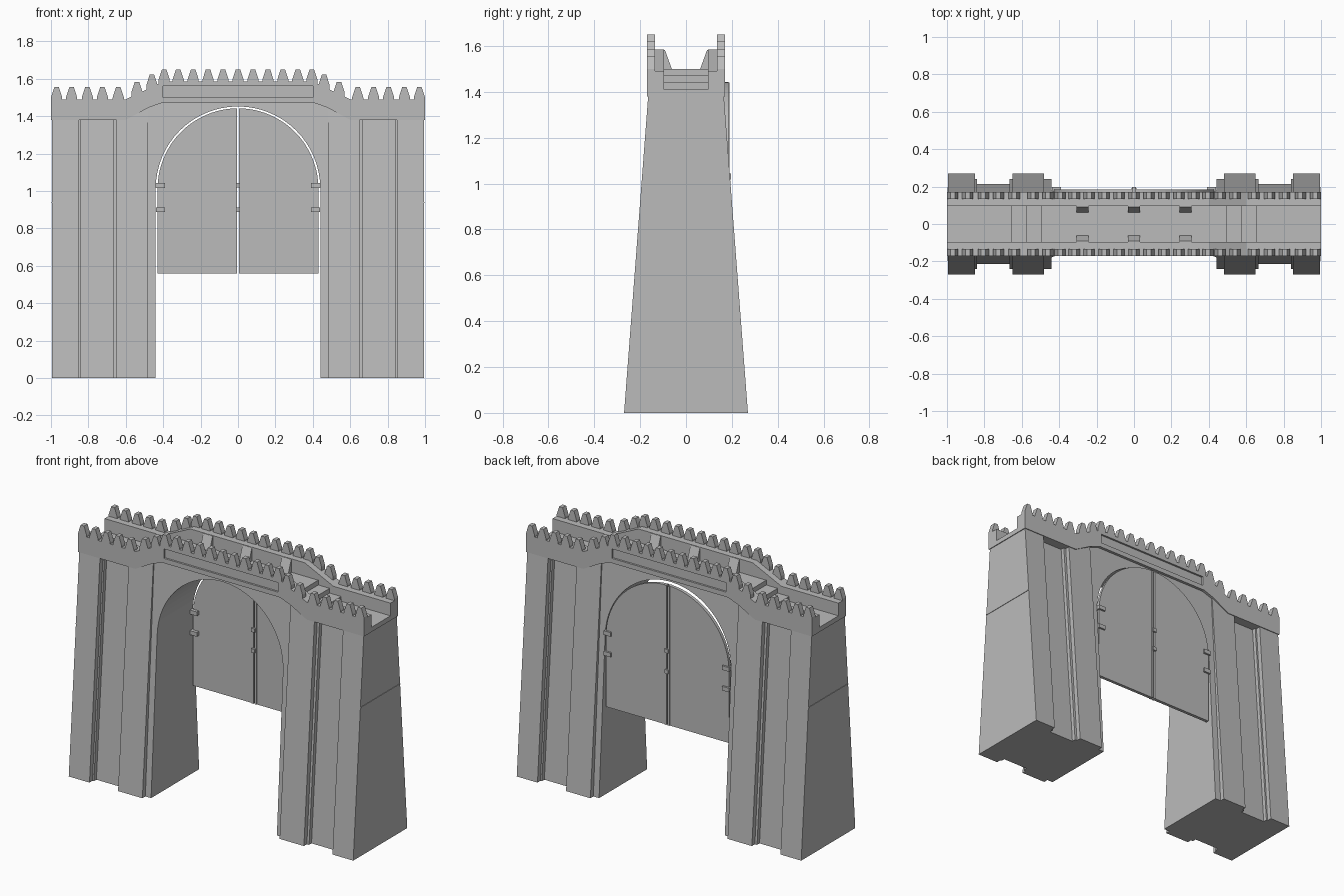
import bpy, bmesh, math

if "Cube" in bpy.data.objects:
    bpy.data.objects.remove(bpy.data.objects["Cube"])

stone = bpy.data.materials.new("grey_stone")
stone.diffuse_color = (0.5, 0.5, 0.5, 1)
stone.use_nodes = True
stone.node_tree.nodes["Principled BSDF"].inputs["Base Color"].default_value = stone.diffuse_color


def finish(name, bm):
    bmesh.ops.recalc_face_normals(bm, faces=bm.faces)
    me = bpy.data.meshes.new(name)
    bm.to_mesh(me)
    bm.free()
    me.materials.append(stone)
    ob = bpy.data.objects.new(name, me)
    bpy.context.collection.objects.link(ob)
    return ob


def loft(bm, a, b):
    """Closed solid between two matching loops of points."""
    va = [bm.verts.new(p) for p in a]
    vb = [bm.verts.new(p) for p in b]
    bm.faces.new(va)
    bm.faces.new(vb[::-1])
    n = len(a)
    for i in range(n):
        j = (i + 1) % n
        bm.faces.new((va[i], vb[i], vb[j], va[j]))


def prism(bm, profile, y0, y1):
    """Extrude an x-z profile between two depths."""
    loft(bm, [(x, y0, z) for x, z in profile], [(x, y1, z) for x, z in profile])


def box(bm, x0, x1, y0, y1, z0, z1):
    prism(bm, [(x0, z0), (x1, z0), (x1, z1), (x0, z1)], y0, y1)


def mirrored(half):
    """Continue a right-half outline onto the left."""
    return half + [(-x, z) for x, z in reversed(half)]


def arc(r, cz, a0, a1, n):
    return [(r * math.cos(a0 + (a1 - a0) * i / n),
             cz + r * math.sin(a0 + (a1 - a0) * i / n)) for i in range(n + 1)]


# Battered towers with stepped grooves on both faces
half = [(.995, .27), (.85, .27), (.85, .24), (.84, .24), (.84, .215),
        (.665, .215), (.665, .24), (.65, .24), (.65, .27), (.48, .27)]
outline = half + [(x, -y) for x, y in reversed(half)]
for side, label in ((-1, "left"), (1, "right")):
    bm = bmesh.new()
    low, high = [], []
    for x, y in outline:
        z = 1.46 if x < .5 else 1.40
        low.append((side * x, y, 0))
        high.append((side * x, y - math.copysign(.105 * z / 1.38, y), z))
    loft(bm, low, high)
    finish(label + "_tower", bm)
    # Thin seam on the outer end
    bm = bmesh.new()
    box(bm, side * .99, side * .998, -.198, .198, .936, .942)
    finish(label + "_end_seam", bm)

# Arch block, its faces leaning in with height
profile = ([(.48, 0), (.48, 1.445), (.41, 1.475), (-.41, 1.475), (-.48, 1.445),
            (-.48, 0), (-.44, 0)] + arc(.44, 1.012, math.pi, 0, 32) + [(.44, 0)])
bm = bmesh.new()
loft(bm, [(x, -.24 + .06 * z, z) for x, z in profile],
     [(x, .24 - .06 * z, z) for x, z in profile])
finish("arch_block", bm)

# Walkway core with steps at both ends
under = [(.41, 1.47), (.48, 1.445), (.6, 1.38), (1, 1.38)]
steps = [(1, 1.41), (.655, 1.41), (.655, 1.44), (.575, 1.44),
         (.575, 1.47), (.495, 1.47), (.495, 1.5)]
bm = bmesh.new()
prism(bm, mirrored(under + steps), -.095, .095)
finish("walkway", bm)

# Parapet walls with a sunken long panel
wall = mirrored(under + [(1, 1.49), (.6, 1.49), (.4, 1.585)])
for s, label in ((-1, "front"), (1, "back")):
    bm = bmesh.new()
    prism(bm, wall, s * .095, s * .17)
    ob = finish(label + "_parapet", bm)
    bm = bmesh.new()
    box(bm, -.4, .4, s * .158, s * .2, 1.5, 1.56)
    cutter = finish(label + "_panel_cutter", bm)
    cutter.hide_render = True
    cutter.hide_viewport = True
    mod = ob.modifiers.new("panel", 'BOOLEAN')
    mod.operation = 'DIFFERENCE'
    mod.solver = 'EXACT'
    mod.object = cutter

    # Pointed merlons following the wall top
    bm = bmesh.new()
    right = [.08, .16, .24, .32, .395, .46, .54, .64, .725, .805, .89, .97]
    for x in [0] + right + [-v for v in right]:
        t = min(max((.6 - abs(x)) / .2, 0), 1)
        z = 1.49 + .095 * t
        prism(bm, [(x - .03, z - .02), (x + .03, z - .02), (x + .03, z + .01),
                   (x + .012, z + .065), (x - .012, z + .065), (x - .03, z + .01)],
              s * .135, s * .17)
    finish(label + "_merlons", bm)

    # Wedge supports on the walkway
    bm = bmesh.new()
    for x in (-.275, 0, .275):
        sec = [(s * .06, 1.495), (s * .1, 1.495), (s * .1, 1.583), (s * .092, 1.583)]
        loft(bm, [(x - .033, y, z) for y, z in sec], [(x + .033, y, z) for y, z in sec])
    finish(label + "_wedges", bm)

# Door leaves, stiles, hinges and handles near the back face
for s, label in ((-1, "left"), (1, "right")):
    bm = bmesh.new()
    leaf = [(.006, .56), (.43, .56)] + arc(.43, 1.012, 0, math.pi / 2 - .014, 20)
    prism(bm, [(s * x, z) for x, z in leaf], .165, .185)
    finish(label + "_door", bm)
    bm = bmesh.new()
    box(bm, s * .005, s * .016, .16, .19, .56, 1.44)
    finish(label + "_door_stile", bm)
    bm = bmesh.new()
    for z in (.9, 1.03):
        box(bm, s * .39, s * .438, .145, .197, z - .013, z + .013)
    finish(label + "_hinges", bm)
bm = bmesh.new()
for z in (.9, 1.03):
    box(bm, -.012, .012, .148, .197, z - .012, z + .012)
finish("door_handles", bm)
